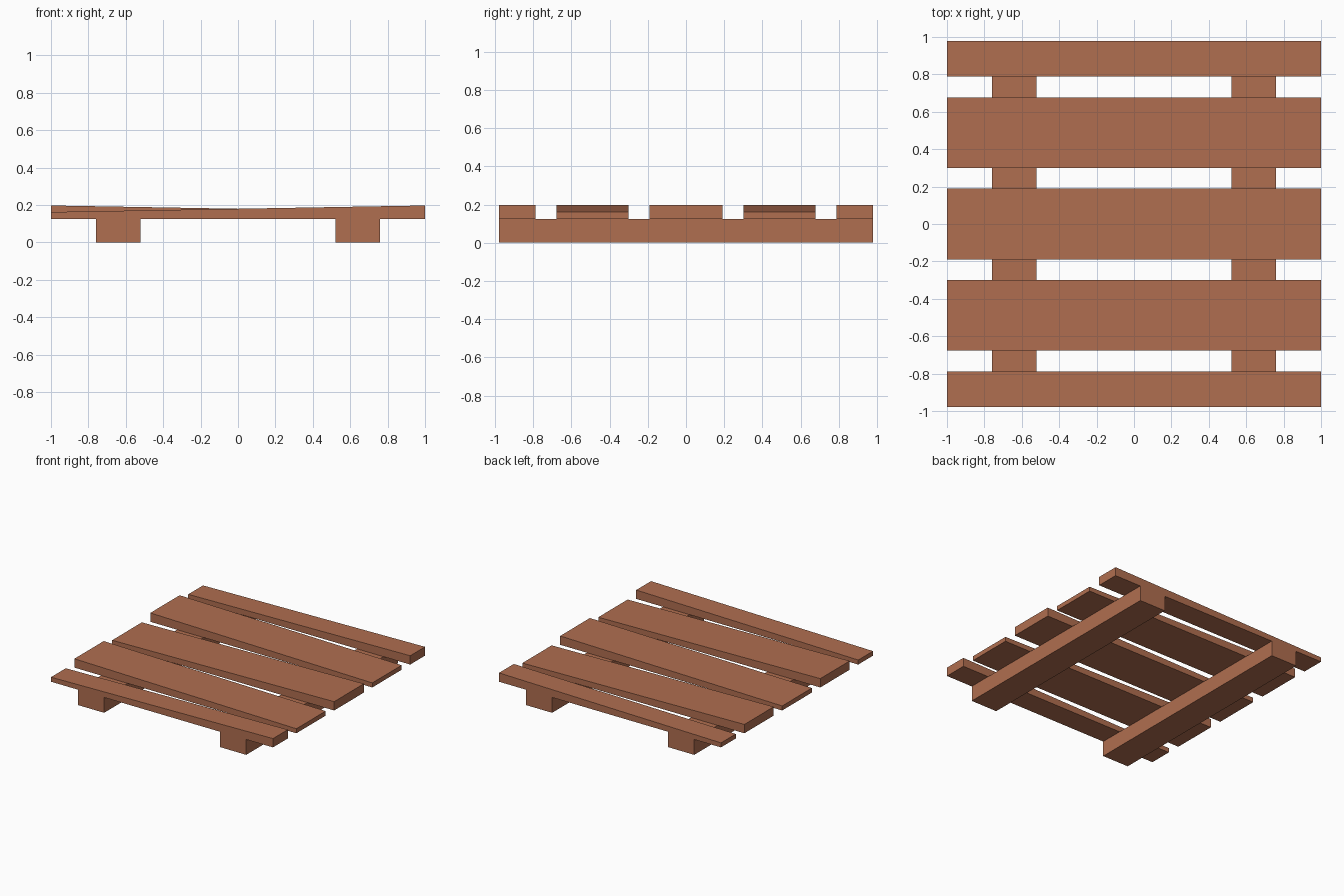
import bpy
import bmesh

if "Cube" in bpy.data.objects:
    bpy.data.objects.remove(bpy.data.objects["Cube"])

# One warm wood colour
wood = bpy.data.materials.new("reddish_brown_wood")
wood.diffuse_color = (0.434, 0.156, 0.08, 1.0)
wood.use_nodes = True
wood.node_tree.nodes["Principled BSDF"].inputs["Base Color"].default_value = wood.diffuse_color

BEAM_TOP = 0.125
LOW, HIGH = 0.162, 0.197
HALF_DEPTH = 0.978


def block(name, x0, x1, y0, y1, z0, top_left, top_right):
    """Box whose top may slope along x."""
    bm = bmesh.new()
    bmesh.ops.create_cube(bm, size=1.0)
    for v in bm.verts:
        right, back, up = v.co.x > 0, v.co.y > 0, v.co.z > 0
        top = top_right if right else top_left
        v.co = (x1 if right else x0, y1 if back else y0, top if up else z0)
    bmesh.ops.recalc_face_normals(bm, faces=bm.faces)
    mesh = bpy.data.meshes.new(name)
    bm.to_mesh(mesh)
    bm.free()
    mesh.materials.append(wood)
    obj = bpy.data.objects.new(name, mesh)
    bpy.context.collection.objects.link(obj)
    return obj


# Two support beams running front to back
for side, x in (("left", -0.64), ("right", 0.64)):
    block(f"{side}_beam", x - 0.119, x + 0.119,
          -HALF_DEPTH, HALF_DEPTH, 0.0, BEAM_TOP, BEAM_TOP)

# Five tapered planks, thick ends alternating; the outer two are half width
planks = [(-HALF_DEPTH, -0.788), (-0.677, -0.30), (-0.191, 0.191),
          (0.30, 0.677), (0.788, HALF_DEPTH)]
for i, (y0, y1) in enumerate(planks):
    left, right = (LOW, HIGH) if i % 2 == 0 else (HIGH, LOW)
    block(f"plank_{i + 1}", -1.0, 1.0, y0, y1, BEAM_TOP, left, right)
